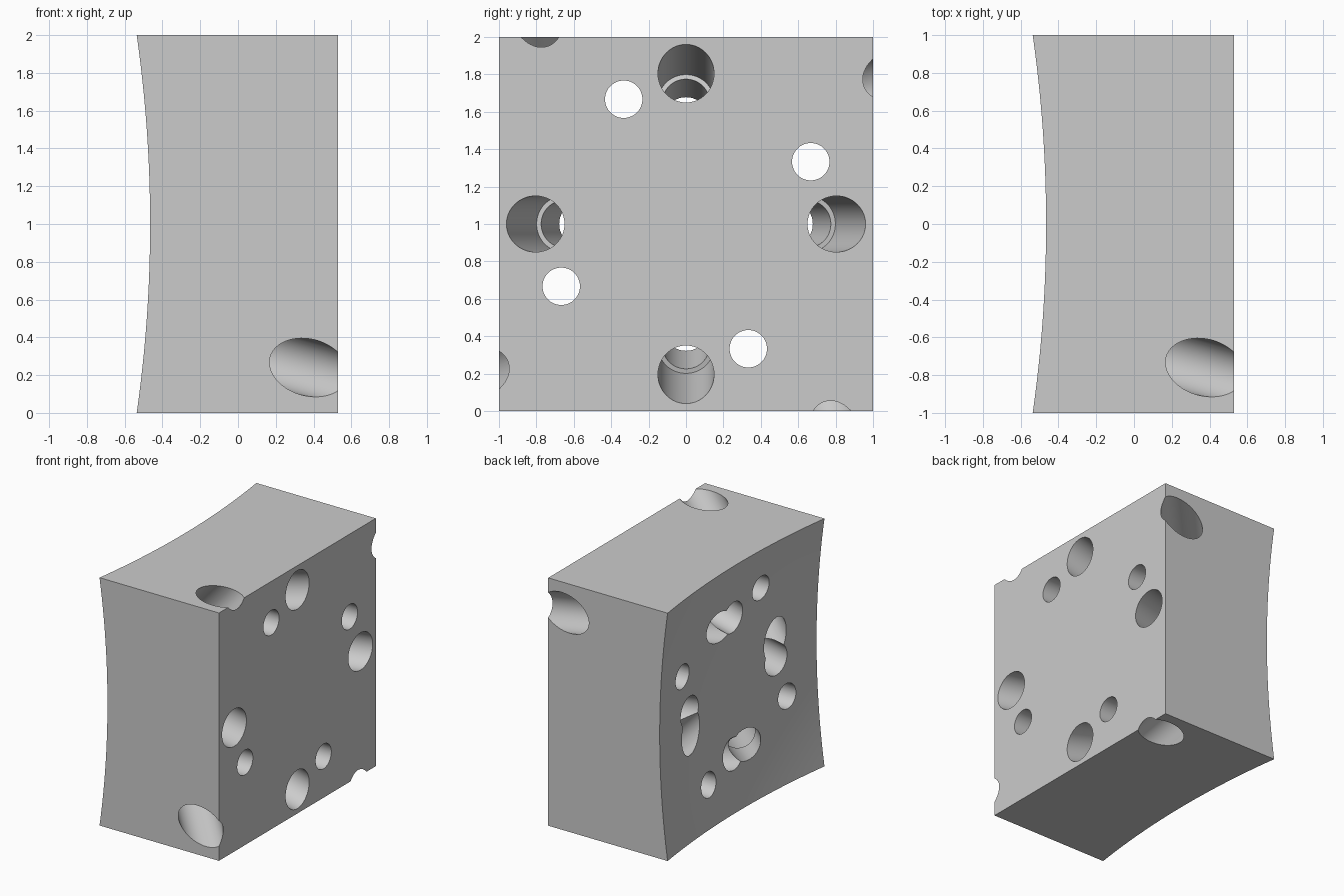
import bpy, bmesh, math
from mathutils import Vector, Matrix

cube = bpy.data.objects.get("Cube")
if cube:
    bpy.data.objects.remove(cube, do_unlink=True)

FLAT_X = 0.53       # flat mounting face
BOWL_X = -0.395     # deepest point of the dished face
BOWL_R = 7.15       # radius of the dish
CENTRE = Vector((0, 0, 1))

grey = bpy.data.materials.new("light_grey")
grey.use_nodes = True
colour = (0.6, 0.6, 0.6, 1)
grey.diffuse_color = colour
grey.node_tree.nodes["Principled BSDF"].inputs["Base Color"].default_value = colour


def make_object(name, bm):
    bmesh.ops.recalc_face_normals(bm, faces=bm.faces[:])
    mesh = bpy.data.meshes.new(name)
    bm.to_mesh(mesh)
    bm.free()
    obj = bpy.data.objects.new(name, mesh)
    bpy.context.collection.objects.link(obj)
    mesh.materials.append(grey)
    return obj


def make_drill(name, start, end, profile, segments=64):
    """Revolve (radius, distance) steps around the axis from start to end."""
    axis = (end - start).normalized()
    turn = axis.to_track_quat('Z', 'Y').to_matrix().to_4x4()
    bm = bmesh.new()
    rings = []
    for radius, dist in profile:
        ring = bmesh.ops.create_circle(bm, segments=segments, radius=radius,
                                       matrix=Matrix.Translation((0, 0, dist)))
        rings.append(ring["verts"])
    for a, b in zip(rings, rings[1:]):
        for i in range(segments):
            j = (i + 1) % segments
            bm.faces.new((a[i], a[j], b[j], b[i]))
    bm.faces.new(rings[0])
    bm.faces.new(rings[-1])
    bm.transform(Matrix.Translation(start) @ turn)
    return make_object(name, bm)


def stepped(length, neck):
    """Wide bore that narrows at a given distance before the dished face."""
    return [(0.15, -0.5), (0.15, length - neck), (0.125, length - neck), (0.125, length + 0.4)]


# Block: a fine grid dished like a shallow bowl, extruded to the flat face
bm = bmesh.new()
bmesh.ops.create_grid(bm, x_segments=32, y_segments=32, size=1,
                      matrix=Matrix.Rotation(math.pi / 2, 4, 'Y'))
bowl = bm.verts[:]
extruded = bmesh.ops.extrude_face_region(bm, geom=bm.faces[:], use_keep_orig=True)
back = {e for e in extruded["geom"] if isinstance(e, bmesh.types.BMVert)}
for v in bm.verts:
    r2 = v.co.y ** 2 + v.co.z ** 2
    v.co.x = FLAT_X if v in back else BOWL_X - BOWL_R + math.sqrt(BOWL_R ** 2 - r2)
flat_faces = [f for f in bm.faces if all(v in back for v in f.verts)]
bmesh.ops.dissolve_faces(bm, faces=flat_faces)
bm.transform(Matrix.Translation(CENTRE))
block = make_object("block", bm)

# Three kinds of hole, each repeated four times around the block's centre
tilted = (Vector((FLAT_X, -0.805, 0)), Vector((-0.44, -0.545, 0)))
slanted = (Vector((0.375, -1, -0.76)), Vector((-0.43, -0.16, -0.535)))
straight = (Vector((FLAT_X, -0.333, 0.667)), Vector((-0.44, -0.333, 0.667)))
holes = [
    ("tilted_bore", tilted, stepped((tilted[1] - tilted[0]).length, 0.42)),
    ("slanted_bore", slanted, stepped((slanted[1] - slanted[0]).length, 0.42)),
    ("bolt_hole", straight, [(0.1, -0.5), (0.1, 1.5)]),
]
cutters = []
for name, (start, end), profile in holes:
    for k in range(4):
        spin = Matrix.Rotation(k * math.pi / 2, 3, 'X')
        cutter = make_drill(f"{name}_cutter_{k}", spin @ start + CENTRE,
                            spin @ end + CENTRE, profile)
        cutter.hide_render = True
        cutters.append(cutter)
        mod = block.modifiers.new(cutter.name, 'BOOLEAN')
        mod.operation = 'DIFFERENCE'
        mod.solver = 'EXACT'
        mod.object = cutter

# Bake the cuts, drop the cutters and keep edges crisp
bpy.context.view_layer.update()
evaluated = block.evaluated_get(bpy.context.evaluated_depsgraph_get())
cut_mesh = bpy.data.meshes.new_from_object(evaluated)
block.modifiers.clear()
block.data = cut_mesh
cut_mesh.materials.clear()
cut_mesh.materials.append(grey)
for p in cut_mesh.polygons:
    p.material_index = 0
for cutter in cutters:
    bpy.data.objects.remove(cutter, do_unlink=True)

for obj in bpy.context.selected_objects:
    obj.select_set(False)
block.select_set(True)
bpy.context.view_layer.objects.active = block
bpy.ops.object.shade_smooth_by_angle(angle=math.radians(30))
